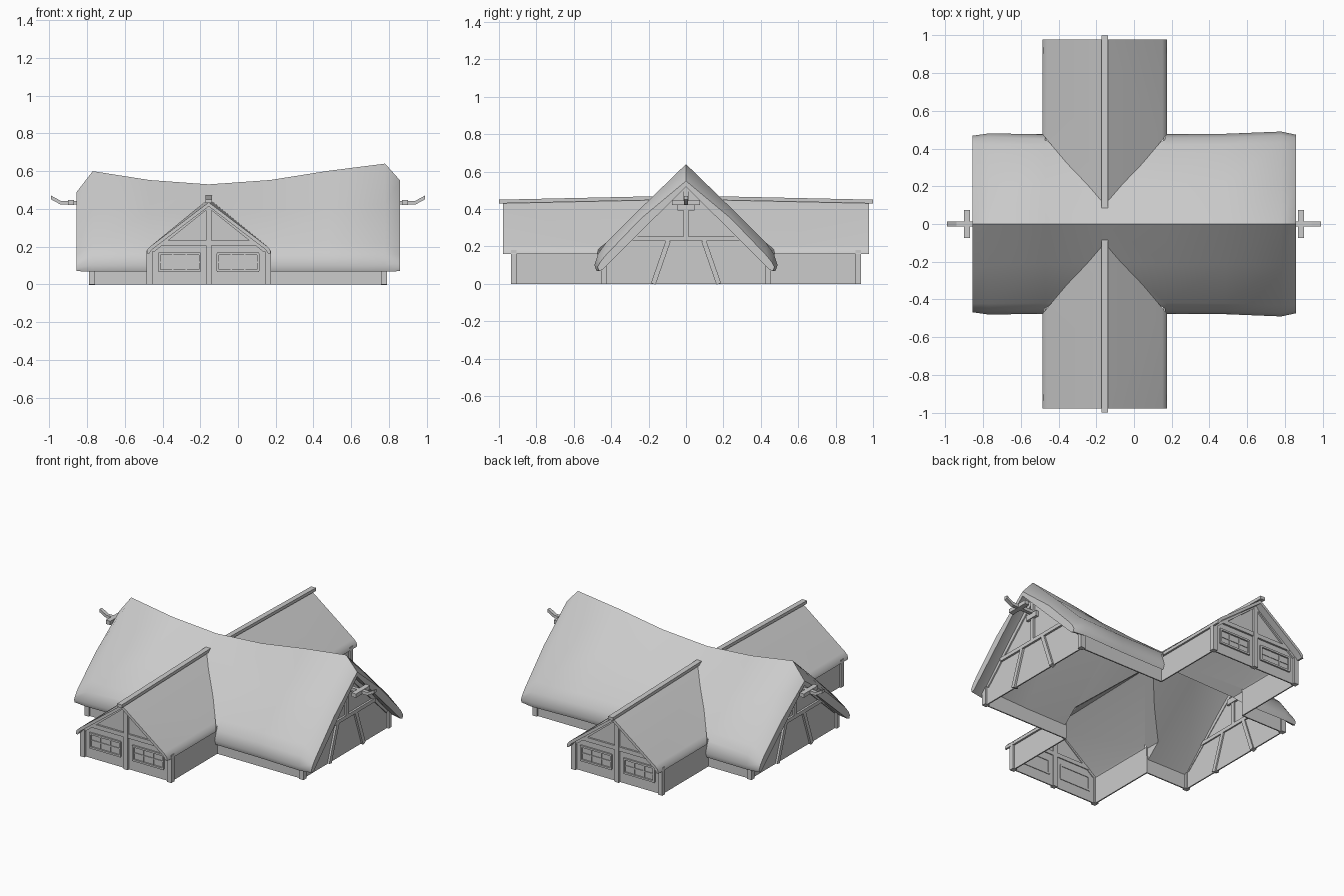
import bpy, bmesh, math
from mathutils import Vector

if "Cube" in bpy.data.objects:
    bpy.data.objects.remove(bpy.data.objects["Cube"])

CX = -0.155  # centre line of the cross wing


def make(name, verts, faces, smooth=None):
    me = bpy.data.meshes.new(name)
    bm = bmesh.new()
    vs = [bm.verts.new(v) for v in verts]
    for f in faces:
        bm.faces.new([vs[i] for i in f])
    bmesh.ops.recalc_face_normals(bm, faces=bm.faces)
    bm.to_mesh(me)
    bm.free()
    ob = bpy.data.objects.new(name, me)
    bpy.context.collection.objects.link(ob)
    if smooth:
        bpy.ops.object.select_all(action='DESELECT')
        ob.select_set(True)
        bpy.context.view_layer.objects.active = ob
        bpy.ops.object.shade_smooth_by_angle(angle=math.radians(smooth))
    return ob


def loft(name, rings, smooth=None):
    """Closed solid through equal-length rings of points."""
    n = len(rings[0])
    verts = [p for r in rings for p in r]
    faces = [(k * n + i, k * n + (i + 1) % n, (k + 1) * n + (i + 1) % n, (k + 1) * n + i)
             for k in range(len(rings) - 1) for i in range(n)]
    faces += [tuple(range(n)), tuple(range((len(rings) - 1) * n, len(rings) * n))]
    return make(name, verts, faces, smooth)


def box(name, x0, x1, y0, y1, z0, z1):
    return loft(name, [[(x0, y0, z), (x1, y0, z), (x1, y1, z), (x0, y1, z)] for z in (z0, z1)])


def beam(name, p, q, normal, w, d):
    """Timber from p to q, w wide across its wall, d deep along the wall normal."""
    p, q, n = Vector(p), Vector(q), Vector(normal)
    s = (q - p).normalized().cross(n).normalized() * w / 2
    n = n * d / 2
    return loft(name, [[c - s - n, c + s - n, c + s + n, c - s + n] for c in (p, q)])


# --- Main thatched roof: sagging ridge, rolled eaves, hipped-in ends
def section(x, h, w, end=False):
    if end:
        outer = [(0, h), (.5 * w, (h + .15) / 2), (.89 * w, .155), (.95 * w, .12), (.985 * w, .09), (.97 * w, .07)]
        inner = [(.93 * w, .075), (0, h - .03)]
    else:
        outer = [(0, h), (.45 * w, h + (.22 - h) * .51), (.88 * w, .215), (.96 * w, .16), (w, .10), (.975 * w, .068)]
        inner = [(.93 * w, .085), (0, h - .085)]
    half = outer + inner
    left = [(-y, z) for y, z in reversed(outer[1:] + inner[:1])]
    return [(x, y, z) for y, z in half + left]


stations = [(-.855, .49, .475, True), (-.77, .60, .48), (-.47, .553, .476), (-.155, .53, .475),
            (.17, .553, .476), (.48, .602, .478), (.78, .64, .49), (.86, .55, .48, True)]
roof = loft("main_roof", [section(*s) for s in stations], 50)

# Open the main roof underneath the cross wing
cut = loft("wing_cutter", [[(CX - .32, y, -.1), (CX + .32, y, -.1), (CX + .32, y, .17),
                            (CX, y, .435), (CX - .32, y, .17)] for y in (-1, 1)])
cut.hide_render = True
mod = roof.modifiers.new("opening", 'BOOLEAN')
mod.object, mod.operation, mod.solver = cut, 'DIFFERENCE', 'EXACT'
bpy.ops.object.select_all(action='DESELECT')
roof.select_set(True)
bpy.context.view_layer.objects.active = roof
bpy.ops.object.modifier_apply(modifier="opening")
bpy.data.objects.remove(cut)

# --- Cross wing roofs, walls and gables (front and back)
for s, side in ((-1, "front"), (1, "back")):
    prof = [(0, 0), (.305, .205), (.325, .185), (.33, .16), (.318, .16), (.30, .185)]

    def wing_ring(y_ridge, y_eave, ridge):
        pts = [(x, (ridge if i == 0 else z)) for i, (x, z) in enumerate(prof)] + [(0, ridge - .022)]
        pts += [(-x, z) for x, z in reversed(prof[1:])]
        return [(CX + x, s * (y_ridge + (y_eave - y_ridge) * abs(x) / .33), z) for x, z in pts]

    loft(side + "_wing_roof", [wing_ring(.978, .978, .435), wing_ring(.085, .475, .455)], 35)
    loft(side + "_ridge_beam", [[(CX - .017, s * y, z), (CX + .017, s * y, z),
                                 (CX + .017, s * y, z + .02), (CX - .017, s * y, z + .02)]
                                for y, z in ((1.0, .43), (.085, .45))])
    loft(side + "_wing_gable", [[(CX + x, s * y, z) for x, z in
                                 ((-.315, 0), (.315, 0), (.315, .175), (0, .42), (-.315, .175))]
                                for y in (.913, .921)])
    n = (0, s, 0)
    yf = s * .92
    box(side + "_gable_post", CX - .015, CX + .015, s * .905, s * .936, 0, .42)
    beam(side + "_tie_beam", (CX - .26, yf, .22), (CX + .26, yf, .22), n, .027, .026)
    for m in (-1, 1):
        # Corner posts, side walls, rake boards
        px = CX + m * .313
        box(side + "_corner_post", px - .016, px + .016, s * .905, s * .936, 0, .18)
        box(side + "_wing_wall", px - .004, px + .004, s * .44, s * .92, 0, .18)
        beam(side + "_rake_board", (CX + m * .30, yf, .178), (CX, yf, .418), n, .022, .024)
        # Window frame and glazing bars
        wx = CX + m * .155
        for z in (.072, .162):
            beam(side + "_window_rail", (wx - .112, yf, z), (wx + .112, yf, z), n, .012, .022)
        for x in (-.108, .108):
            beam(side + "_window_stile", (wx + x, yf, .07), (wx + x, yf, .164), n, .012, .022)
        for x in (-.036, .036):
            beam(side + "_window_bar", (wx + x, yf, .075), (wx + x, yf, .16), n, .007, .010)
        beam(side + "_window_bar", (wx - .105, yf, .117), (wx + .105, yf, .117), n, .007, .010)

    # Low long walls of the main hall
    box(side + "_hall_wall", -.775, CX - .311, s * .436, s * .444, 0, .115)
    box(side + "_hall_wall", CX + .311, .775, s * .436, s * .444, 0, .115)

# --- Main gable ends (left and right)
for s, side, apex in ((-1, "left", .51), (1, "right", .55)):
    loft(side + "_hall_gable", [[(s * x, y, z) for y, z in
                                 ((-.44, 0), (.44, 0), (.44, .12), (0, apex), (-.44, .12))]
                                for x in (.768, .776)])
    n = (s, 0, 0)
    xf = s * .774
    beam(side + "_cross_beam", (xf, -.29, .24), (xf, .29, .24), n, .024, .03)
    beam(side + "_king_post", (xf, 0, .25), (xf, 0, apex - .03), n, .026, .03)
    beam(side + "_post_cap", (xf, -.045, .41), (xf, .045, .41), n, .036, .04)
    for m in (-1, 1):
        box(side + "_hall_post", s * .757, s * .79, m * .44 - .015, m * .44 + .015, 0, .12)
        beam(side + "_door_strut", (xf, m * .175, 0), (xf, m * .095, .23), n, .026, .03)
        beam(side + "_gable_rafter", (xf, m * .42, .115), (xf, 0, apex - .025), n, .025, .02)
    # Ridge finial: upturned beam with a cross arm
    loft(side + "_finial_beam", [[(s * x, -.012, z - .01), (s * x, .012, z - .01),
                                  (s * x, .012, z + .01), (s * x, -.012, z + .01)]
                                 for x, z in ((.76, .433), (.94, .433), (.99, .46))])
    box(side + "_finial_arm", s * .87, s * .902, -.074, .074, .421, .446)
